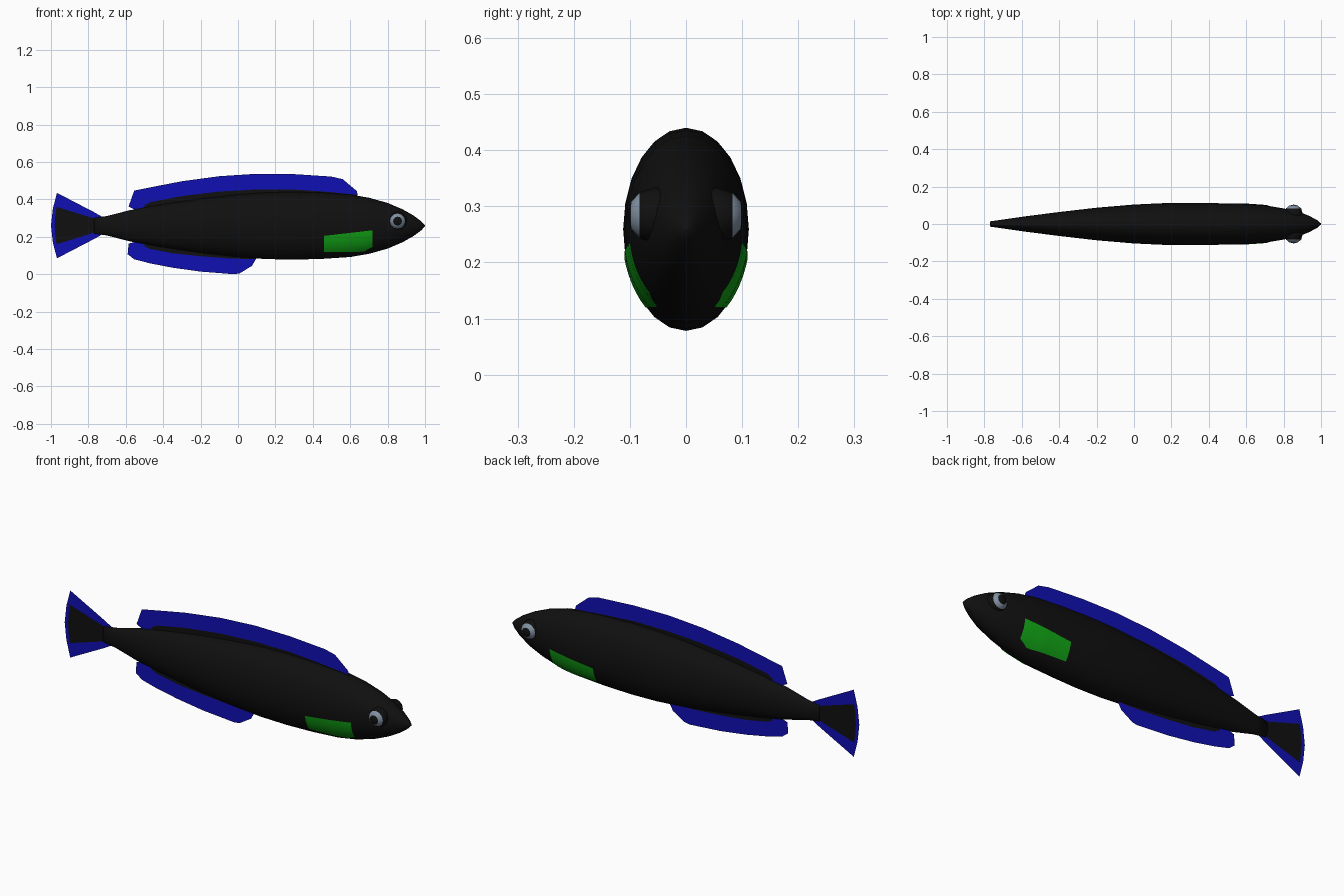
import bpy, bmesh, math

if "Cube" in bpy.data.objects:
    bpy.data.objects.remove(bpy.data.objects["Cube"])


def material(name, rgb):
    m = bpy.data.materials.new(name)
    m.diffuse_color = (*rgb, 1)
    m.use_nodes = True
    m.node_tree.nodes["Principled BSDF"].inputs["Base Color"].default_value = m.diffuse_color
    return m


BLACK = material("black skin", (0.005, 0.005, 0.005))
BLUE = material("blue fin", (0.005, 0.005, 0.45))
GREEN = material("green fin", (0.006, 0.38, 0.008))
GREY = material("grey iris", (0.22, 0.28, 0.36))

# Body stations: x, half height, half width
ST = [(-0.77, .042, .014), (-0.7, .052, .024), (-0.58, .083, .041), (-0.4, .115, .064),
      (-0.2, .145, .087), (0, .167, .104), (.15, .178, .111), (.3, .181, .112),
      (.45, .177, .111), (.6, .167, .108), (.7, .15, .100), (.8, .122, .083),
      (.88, .088, .066), (.94, .054, .042), (.98, .024, .02), (1.0, .003, .003)]
CZ = 0.259


def make(name, verts, faces, mats, rule=None, smooth=True):
    me = bpy.data.meshes.new(name)
    me.from_pydata(verts, [], faces)
    for m in mats:
        me.materials.append(m)
    for p in me.polygons:
        p.use_smooth = smooth
        if rule:
            p.material_index = rule(p)
    ob = bpy.data.objects.new(name, me)
    bpy.context.collection.objects.link(ob)
    return ob


def fix_normals(ob):
    bm = bmesh.new()
    bm.from_mesh(ob.data)
    bmesh.ops.recalc_face_normals(bm, faces=bm.faces)
    bm.to_mesh(ob.data)
    bm.free()


def grid_faces(rows, cols):
    return [(r * cols + c, r * cols + c + 1, (r + 1) * cols + c + 1, (r + 1) * cols + c)
            for r in range(rows - 1) for c in range(cols - 1)]


def body_size(x):
    for a, b in zip(ST, ST[1:]):
        if a[0] <= x <= b[0]:
            t = (x - a[0]) / (b[0] - a[0])
            return a[1] + t * (b[1] - a[1]), a[2] + t * (b[2] - a[2])


# Body: lofted ellipses
N = 24
verts = [(x, w * math.sin(2 * math.pi * i / N), CZ + h * math.cos(2 * math.pi * i / N))
         for x, h, w in ST for i in range(N)]
faces = [(s * N + i, s * N + (i + 1) % N, (s + 1) * N + (i + 1) % N, (s + 1) * N + i)
         for s in range(len(ST) - 1) for i in range(N)]
faces += [tuple(range(N)), tuple(range((len(ST) - 1) * N, len(ST) * N))]
fix_normals(make("body", verts, faces, [BLACK]))


# Flat fins: three rows (inside body, colour edge, rim); lower row black except the rear end
def fin(name, base, edge, rim):
    n = len(base)
    v = [(x, 0, z) for row in (base, edge, rim) for x, z in row]
    make(name, v, grid_faces(3, n), [BLACK, BLUE],
         lambda p: 0 if 0 < p.index < n - 1 else 1, smooth=False)


d_edge = [(-.585, .362), (-.5, .368), (-.47, .385), (-.3, .418), (-.1, .442), (.1, .453),
          (.3, .453), (.48, .44), (.58, .43), (.64, .425)]
d_rim = [(-.555, .447), (-.48, .462), (-.44, .47), (-.3, .497), (-.1, .524), (.1, .537),
         (.3, .535), (.5, .522), (.56, .508), (.635, .445)]
fin("dorsal_fin", [(-.53, .335)] + [(x, .32) for x, z in d_edge[1:]], d_edge, d_rim)

a_edge = [(-.585, .163), (-.5, .15), (-.47, .135), (-.35, .112), (-.2, .096), (-.05, .085),
          (.03, .082), (.095, .08)]
a_rim = [(-.59, .107), (-.555, .08), (-.47, .058), (-.35, .035), (-.2, .014), (-.02, 0),
         (.01, .005), (.075, .045)]
fin("anal_fin", [(-.53, .18)] + [(x, .19) for x, z in a_edge[1:]], a_edge, a_rim)

# Tail fin: black fan with a blue border
inner = [(-.70, .285), (-.77, .298), (-.97, .36), (-.977, .31), (-.98, .26)]
outer = [(-.70, .292), (-.77, .332), (-.968, .435), (-.99, .35), (-1, .26)]


def mirror(pts):
    return pts + [(x, 2 * .26 - z) for x, z in reversed(pts[:-1])]


inner, outer = mirror(inner), mirror(outer)
k = len(inner)
tv = [(x, 0, z) for x, z in inner + outer]
make("tail_fin", tv, [tuple(range(k))] + grid_faces(2, k), [BLACK, BLUE],
     lambda p: 0 if p.index == 0 else 1, smooth=False)

for s, side in ((-1, "right"), (1, "left")):
    # Pectoral fin: thin green sheet hugging the body side
    v = []
    C, R = 12, 8
    for r in range(R):
        for c in range(C):
            x = .46 + .26 * c / (C - 1)
            top = .205 + .03 * c / (C - 1)
            bot = .12 + max(0, (x - .67) / .05) * .026
            z = bot + (top - bot) * r / (R - 1)
            h, w = body_size(x)
            y = w * math.sqrt(max(0, 1 - ((z - CZ) / h) ** 2)) + .004
            v.append((x, s * y, z))
    f = grid_faces(R, C)
    make(side + "_pectoral_fin", v, f if s < 0 else [q[::-1] for q in f], [GREEN])

    # Eye: ball with grey iris ring and black pupil
    M, rad = 12, .05
    radii = [.024, .041, .05, .041, .02]
    v = [(.853, s * (.054 + rad), .284)]
    for j, rr in enumerate(radii):
        d = math.sqrt(max(0, rad * rad - rr * rr)) * (1 if j < 3 else -1)
        v += [(.853 + rr * math.cos(2 * math.pi * i / M), s * (.054 + d),
               .284 + rr * math.sin(2 * math.pi * i / M)) for i in range(M)]
    f = [(0, 1 + i, 1 + (i + 1) % M) for i in range(M)]
    f += [(1 + j * M + i, 1 + j * M + (i + 1) % M, 1 + (j + 1) * M + (i + 1) % M,
           1 + (j + 1) * M + i) for j in range(len(radii) - 1) for i in range(M)]
    fix_normals(make(side + "_eye", v, f, [BLACK, GREY],
                     lambda p: 1 if M <= p.index < 2 * M else 0))
